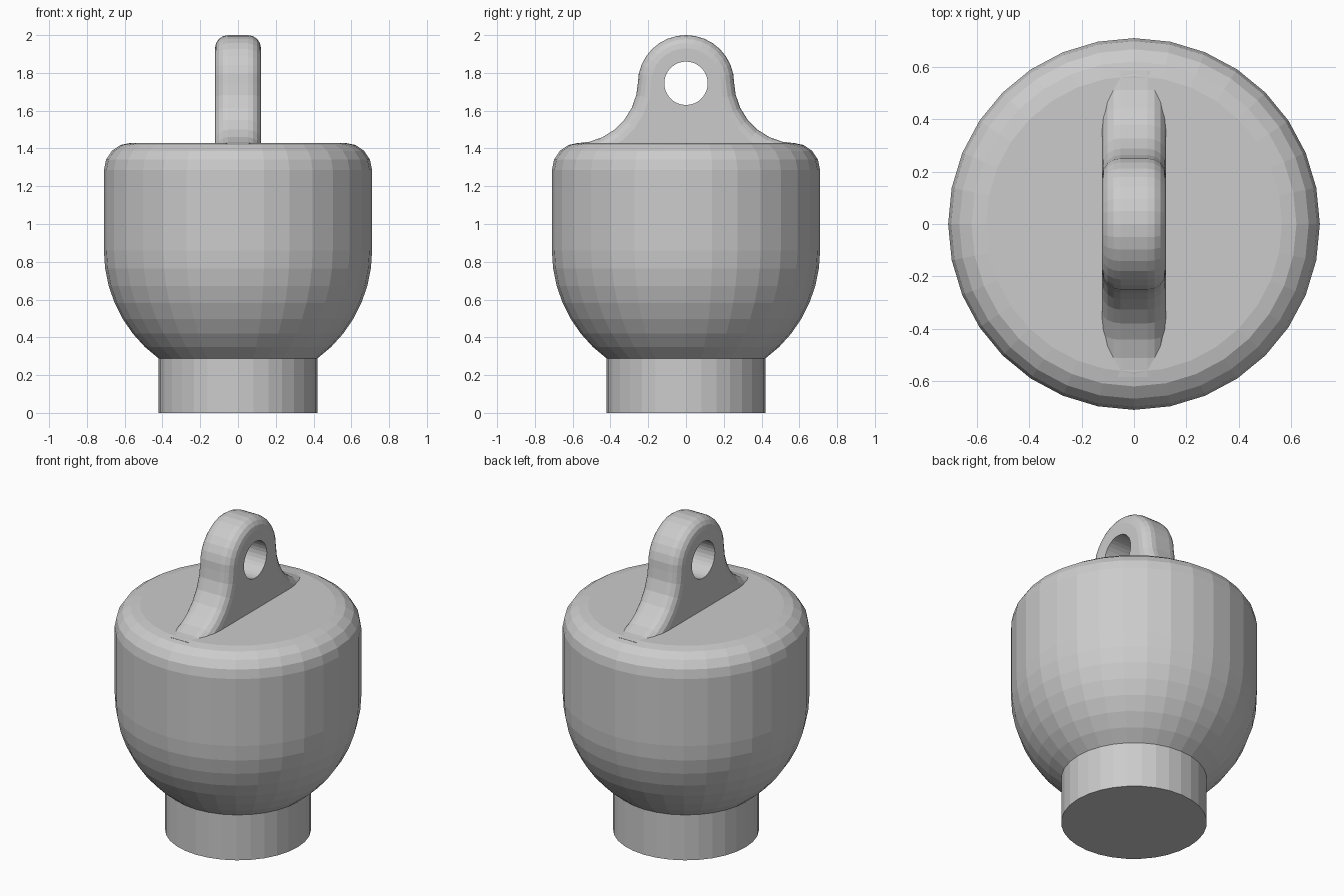
import bpy, bmesh
from math import sin, cos, pi, radians

old = bpy.data.objects.get("Cube")
if old:
    bpy.data.objects.remove(old, do_unlink=True)

grey = bpy.data.materials.new("plain grey")
grey.use_nodes = True
colour = (0.6, 0.6, 0.6, 1)
grey.diffuse_color = colour
grey.node_tree.nodes["Principled BSDF"].inputs["Base Color"].default_value = colour


def finish(name, bm):
    bmesh.ops.recalc_face_normals(bm, faces=bm.faces)
    mesh = bpy.data.meshes.new(name)
    bm.to_mesh(mesh)
    bm.free()
    mesh.materials.append(grey)
    obj = bpy.data.objects.new(name, mesh)
    bpy.context.scene.collection.objects.link(obj)
    return obj


def skin(bm, rows, closed):
    """Join rows of vertices with quads."""
    for a, b in zip(rows, rows[1:]):
        n = len(a)
        for i in range(n if closed else n - 1):
            j = (i + 1) % n
            bm.faces.new((a[i], a[j], b[j], b[i]))


# Turned body: neck, round underside, straight wall, rounded shoulder
SEG = 32
NECK, RAD, TOP, ROUND = 0.42, 0.71, 1.43, 0.145
profile = [(NECK, 0), (NECK, 0.288)]
for k in range(6, -1, -1):
    a = radians(53.7) * k / 7
    profile.append((RAD * cos(a), 0.86 - RAD * sin(a)))
for k in range(5):
    a = pi / 2 * k / 4
    profile.append((RAD - ROUND + ROUND * cos(a), TOP - ROUND + ROUND * sin(a)))
bm = bmesh.new()
rows = [[bm.verts.new((r * cos(2 * pi * i / SEG), r * sin(2 * pi * i / SEG), z))
         for i in range(SEG)] for r, z in profile]
skin(bm, rows, True)
bm.faces.new(rows[0])
bm.faces.new(rows[-1])
finish("body", bm)

# Hanging loop outline: flared foot, round top, mirrored foot (point, normal)
EYE_Z, EYE_R, FLARE = 1.745, 0.255, 0.33
outline = []
for k in range(7):
    a = pi / 2 * k / 7
    outline.append((EYE_R + FLARE - FLARE * sin(a), EYE_Z + 0.012 - FLARE * cos(a),
                    sin(a), cos(a)))
for k in range(9):
    a = pi / 2 * k / 8
    outline.append((EYE_R * cos(a), EYE_Z + EYE_R * sin(a), cos(a), sin(a)))
outline += [(-y, z, -ny, nz) for y, z, ny, nz in reversed(outline[:-1])]

# Sweep the rounded edge across the thickness
HALF, EDGE = 0.122, 0.07
side = [(HALF - EDGE + EDGE * cos(pi / 2 * k / 4), EDGE - EDGE * sin(pi / 2 * k / 4))
        for k in range(5)]
stations = side + [(-x, d) for x, d in reversed(side)]
bm = bmesh.new()
rows = []
for x, d in stations:
    row = [bm.verts.new((x, y - ny * d, z - nz * d)) for y, z, ny, nz in outline]
    end = outline[0][0]
    row.append(bm.verts.new((x, -end, 1.3)))
    row.append(bm.verts.new((x, end, 1.3)))
    rows.append(row)
skin(bm, rows, True)
bm.faces.new(rows[0])
bm.faces.new(rows[-1])
loop = finish("hanging_loop", bm)

# Round eye through the loop
bpy.ops.mesh.primitive_cylinder_add(vertices=32, radius=0.115, depth=1,
                                    location=(0, 0, EYE_Z), rotation=(0, pi / 2, 0))
cutter = bpy.context.object
cutter.name = "eye_cutter"
cutter.hide_render = True
cutter.data.materials.append(grey)
mod = loop.modifiers.new("eye", 'BOOLEAN')
mod.operation = 'DIFFERENCE'
mod.solver = 'EXACT'
mod.object = cutter
bpy.context.view_layer.objects.active = loop
bpy.ops.object.modifier_apply(modifier="eye")
bpy.data.objects.remove(cutter, do_unlink=True)
